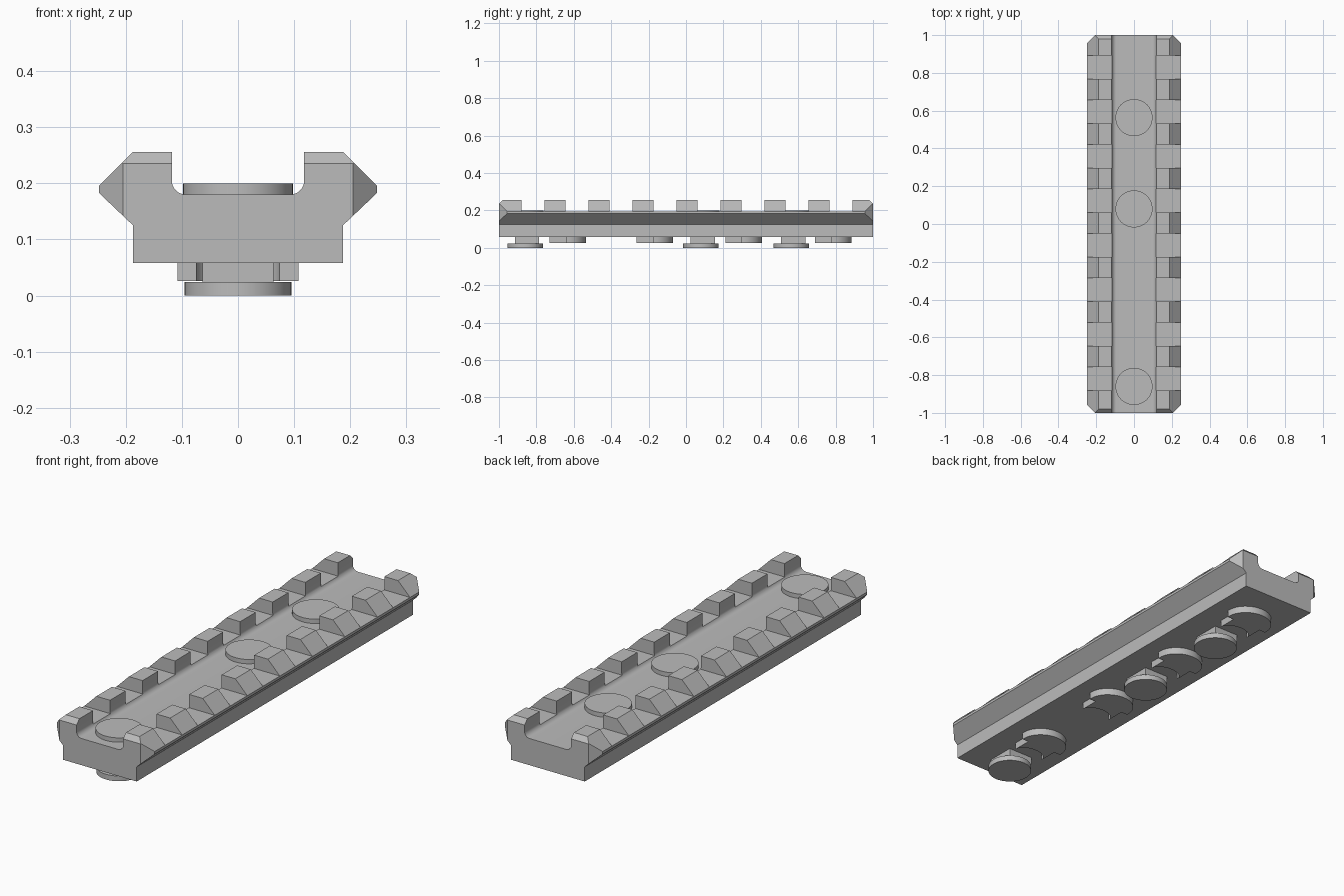
import bpy, bmesh
from math import sin, cos, pi, radians
from mathutils import Vector, Matrix

cube = bpy.data.objects.get("Cube")
if cube:
    bpy.data.objects.remove(cube, do_unlink=True)

grey = bpy.data.materials.new("satin_grey")
grey.use_nodes = True
colour = (0.5, 0.5, 0.5, 1)
grey.diffuse_color = colour
grey.node_tree.nodes["Principled BSDF"].inputs["Base Color"].default_value = colour


def add_object(name, bm, smooth=True):
    bmesh.ops.recalc_face_normals(bm, faces=bm.faces)
    mesh = bpy.data.meshes.new(name)
    bm.to_mesh(mesh)
    bm.free()
    mesh.materials.append(grey)
    obj = bpy.data.objects.new(name, mesh)
    bpy.context.collection.objects.link(obj)
    bpy.ops.object.select_all(action='DESELECT')
    bpy.context.view_layer.objects.active = obj
    obj.select_set(True)
    if smooth:
        bpy.ops.object.shade_smooth_by_angle(angle=radians(30))
    return obj


def extrude(bm, points, offset):
    """Fill an outline and extrude it into a closed solid."""
    face = bm.faces.new([bm.verts.new(p) for p in points])
    result = bmesh.ops.extrude_face_region(bm, geom=[face], use_keep_orig=True)
    verts = [g for g in result["geom"] if isinstance(g, bmesh.types.BMVert)]
    bmesh.ops.translate(bm, verts=verts, vec=offset)


def slice_off(bm, point, normal):
    """Remove everything beyond a plane and cap the cut."""
    geom = bm.verts[:] + bm.edges[:] + bm.faces[:]
    bmesh.ops.bisect_plane(bm, geom=geom, plane_co=point, plane_no=normal, clear_outer=True)
    open_edges = [e for e in bm.edges if e.is_boundary]
    bmesh.ops.holes_fill(bm, edges=open_edges)


def box(bm, size, centre):
    matrix = Matrix.Translation(centre) @ Matrix.Diagonal((*size, 1))
    bmesh.ops.create_cube(bm, size=1, matrix=matrix)


def cylinder(bm, radius, bottom, top, y):
    bmesh.ops.create_cone(bm, cap_ends=True, segments=48, radius1=radius, radius2=radius,
                          depth=top - bottom, matrix=Matrix.Translation((0, y, (top + bottom) / 2)))


# Rail: mirrored cross-section with a filleted centre channel
half = [(0.187, 0.058), (0.187, 0.125), (0.248, 0.183), (0.248, 0.195),
        (0.187, 0.256), (0.118, 0.256)]
half += [(0.093 + 0.025 * cos(a), 0.205 - 0.025 * sin(a)) for a in (i * pi / 16 for i in range(9))]
section = half + [(-x, z) for x, z in reversed(half)]
bm = bmesh.new()
extrude(bm, [(x, -1, z) for x, z in section], (0, 2, 0))
for sy in (-1, 1):
    for sx in (-1, 1):
        slice_off(bm, (sx * 0.205, sy, 0.2), Vector((sx, sy, 0)).normalized())
    slice_off(bm, (0, sy, 0.235), Vector((0, sy, 1)).normalized())
rail = add_object("rail", bm, smooth=False)

# Cross slots between the nine teeth
bm = bmesh.new()
pitch = 0.2355
for i in range(-4, 4):
    box(bm, (0.7, 0.123, 0.2), (0, 0.005 + (i + 0.5) * pitch, 0.295))
cutter = add_object("slot_cutter", bm, smooth=False)
cutter.hide_render = True
bpy.context.view_layer.objects.active = rail
cut = rail.modifiers.new("slots", 'BOOLEAN')
cut.operation = 'DIFFERENCE'
cut.solver = 'EXACT'
cut.object = cutter
bpy.ops.object.modifier_apply(modifier=cut.name)
bpy.data.objects.remove(cutter, do_unlink=True)
bpy.ops.object.select_all(action='DESELECT')
rail.select_set(True)
bpy.ops.object.shade_smooth_by_angle(angle=radians(30))

# Screw heads in the channel, with a clamp nut on a neck below each
for number, y in enumerate((-0.86, 0.08, 0.563), 1):
    bm = bmesh.new()
    cylinder(bm, 0.098, 0.17, 0.2, y)
    add_object(f"screw_head_{number}", bm)
    bm = bmesh.new()
    cylinder(bm, 0.095, 0, 0.024, y)
    add_object(f"clamp_nut_{number}", bm)
    bm = bmesh.new()
    box(bm, (0.126, 0.13, 0.04), (0, y + 0.01, 0.043))
    add_object(f"clamp_neck_{number}", bm)

# Locating lugs: round at the back, stepped in and scooped at the front
for number, y in enumerate((-0.632, -0.167, 0.308, 0.788), 1):
    arc = [i * pi / 24 for i in range(25)]
    outline = [(0.108 * cos(a), 0.098 * sin(a)) for a in arc]
    outline += [(-0.108, -0.01), (-0.075, -0.01)]
    outline += [(-0.075 * cos(a), -0.098 + 0.05 * sin(a)) for a in arc]
    outline += [(0.075, -0.01), (0.108, -0.01)]
    bm = bmesh.new()
    extrude(bm, [(px, y + py, 0.026) for px, py in outline], (0, 0, 0.036))
    add_object(f"locating_lug_{number}", bm)
